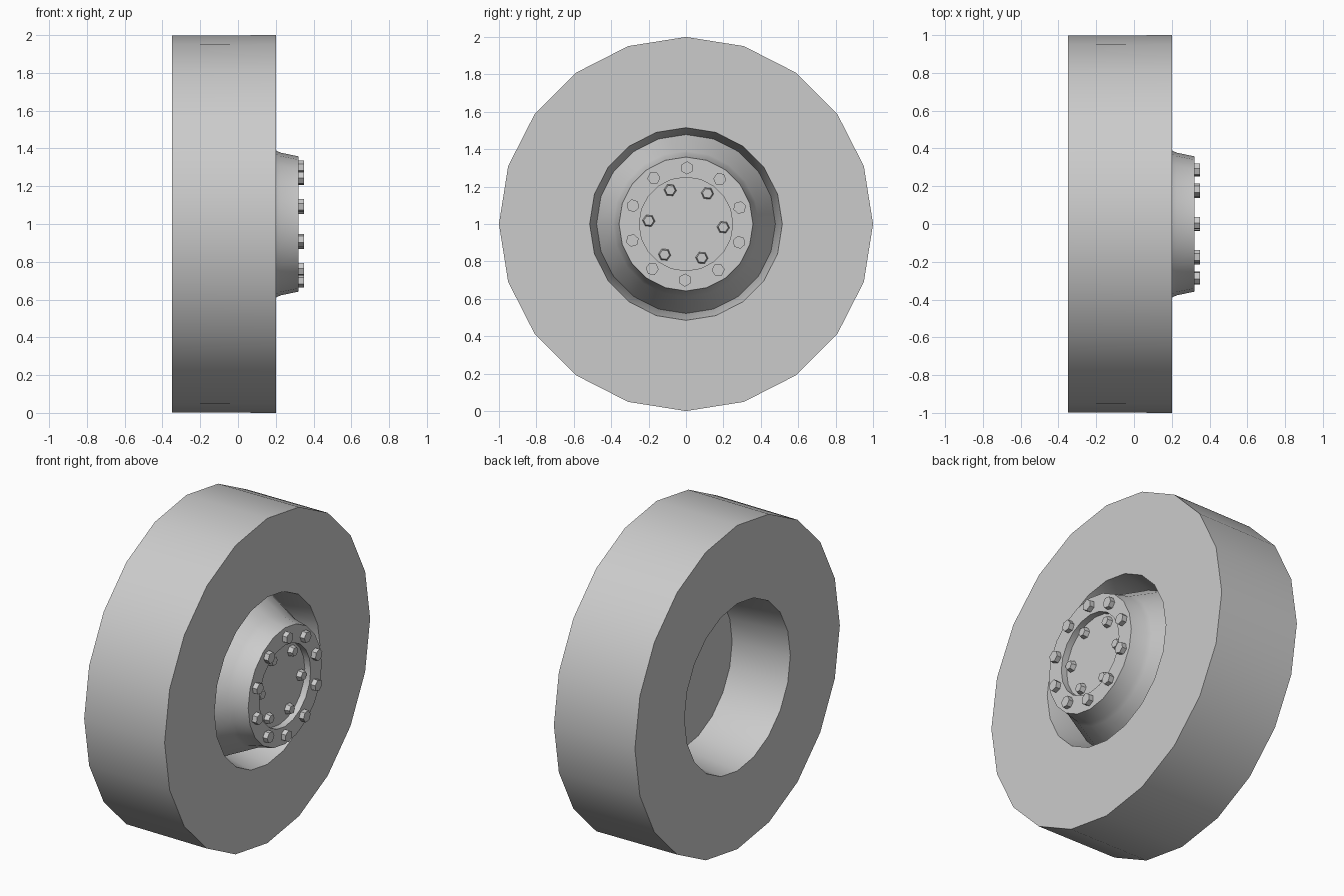
import bpy, bmesh, math
from mathutils import Matrix, Vector

old = bpy.data.objects.get("Cube")
if old:
    bpy.data.objects.remove(old, do_unlink=True)

SIDES = 20
CENTRE_Z = 1.0
GREY = (0.6, 0.6, 0.6, 1)

grey = bpy.data.materials.new("plain_grey")
grey.use_nodes = True
grey.diffuse_color = GREY
grey.node_tree.nodes["Principled BSDF"].inputs["Base Color"].default_value = GREY


def finish(name, bm, smooth=True):
    """Turn a bmesh into a named object centred on the axle."""
    bmesh.ops.recalc_face_normals(bm, faces=bm.faces[:])
    mesh = bpy.data.meshes.new(name)
    bm.to_mesh(mesh)
    bm.free()
    mesh.materials.append(grey)
    obj = bpy.data.objects.new(name, mesh)
    obj.location.z = CENTRE_Z
    bpy.context.collection.objects.link(obj)
    if smooth:
        bpy.ops.object.select_all(action='DESELECT')
        obj.select_set(True)
        bpy.context.view_layer.objects.active = obj
        bpy.ops.object.shade_smooth_by_angle(angle=math.radians(30))
    return obj


def lathe(name, profile, closed):
    """Revolve (x, radius) points about the x axle; cap the ends of an open profile."""
    bm = bmesh.new()
    rings = []
    for x, r in profile:
        angles = [math.tau * i / SIDES for i in range(SIDES)]
        rings.append([bm.verts.new((x, r * math.sin(a), r * math.cos(a))) for a in angles])
    pairs = list(zip(rings, rings[1:]))
    if closed:
        pairs.append((rings[-1], rings[0]))
    else:
        bm.faces.new(rings[0])
        bm.faces.new(rings[-1])
    for a, b in pairs:
        for i in range(SIDES):
            j = (i + 1) % SIDES
            bm.faces.new((a[i], a[j], b[j], b[i]))
    return finish(name, bm)


def bolt_circle(name, count, radius, start, x, height, base, top):
    """Ring of hexagonal bolt heads pointing along +x."""
    for k in range(count):
        angle = math.radians(start) + math.tau * k / count
        pos = Vector((x + height / 2, radius * math.cos(angle), radius * math.sin(angle)))
        bm = bmesh.new()
        bmesh.ops.create_cone(
            bm, cap_ends=True, segments=6, radius1=base, radius2=top, depth=height,
            matrix=Matrix.Translation(pos) @ Matrix.Rotation(-angle, 4, 'X').inverted()
            @ Matrix.Rotation(math.pi / 2, 4, 'Y'))
        finish(f"{name}_{k + 1}", bm, smooth=False)


# Tyre with a bore that narrows towards the wheel disc
lathe("tyre", [(0.2, 1), (-0.35, 0.997), (-0.35, 0.515), (0.02, 0.478), (0.2, 0.515)], True)

# Flared hub with flat back and a recessed centre
lathe("hub", [(0.02, 0.478), (0.2, 0.39), (0.225, 0.378), (0.32, 0.358),
              (0.32, 0.25), (0.28, 0.25)], False)

# Bolt heads on the rim flange and in the recess
bolt_circle("flange_bolt", 10, 0.3, 89, 0.32, 0.03, 0.035, 0.035)
bolt_circle("centre_bolt", 6, 0.2, -5, 0.28, 0.03, 0.034, 0.027)
